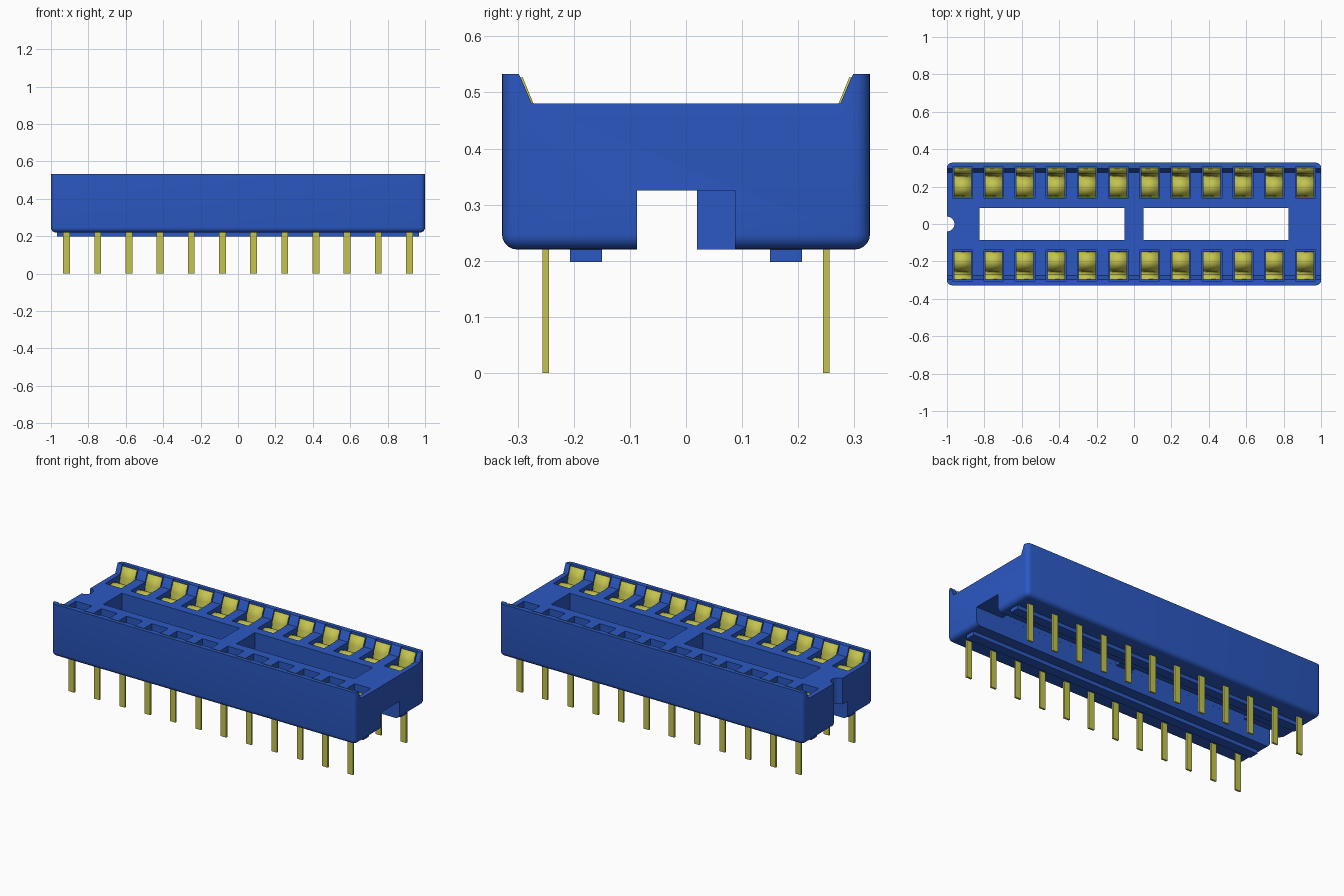
import bpy, bmesh
from math import pi

if "Cube" in bpy.data.objects:
    bpy.data.objects.remove(bpy.data.objects["Cube"], do_unlink=True)


def material(name, rgb):
    m = bpy.data.materials.new(name)
    m.use_nodes = True
    m.diffuse_color = (*rgb, 1)
    bsdf = m.node_tree.nodes["Principled BSDF"]
    bsdf.inputs["Base Color"].default_value = (*rgb, 1)
    bsdf.inputs["Roughness"].default_value = 0.6
    return m


blue = material("blue plastic", (0.024, 0.098, 0.54))
gold = material("yellow metal", (0.55, 0.55, 0.08))


def make(name, bm, mat):
    bmesh.ops.recalc_face_normals(bm, faces=bm.faces)
    mesh = bpy.data.meshes.new(name)
    bm.to_mesh(mesh)
    bm.free()
    mesh.materials.append(mat)
    ob = bpy.data.objects.new(name, mesh)
    bpy.context.collection.objects.link(ob)
    return ob


def add_box(bm, x0, x1, y0, y1, z0, z1):
    vs = bmesh.ops.create_cube(bm, size=1)["verts"]
    bmesh.ops.scale(bm, vec=(x1 - x0, y1 - y0, z1 - z0), verts=vs)
    bmesh.ops.translate(bm, vec=((x0 + x1) / 2, (y0 + y1) / 2, (z0 + z1) / 2), verts=vs)


def smooth(ob):
    bpy.ops.object.select_all(action="DESELECT")
    bpy.context.view_layer.objects.active = ob
    ob.select_set(True)
    bpy.ops.object.shade_smooth_by_angle(angle=pi / 6)


def cut(ob, bm):
    """Subtract the cutter mesh, then throw the cutter away."""
    cutter = make("cutter", bm, blue)
    cutter.hide_render = True
    mod = ob.modifiers.new("cut", "BOOLEAN")
    mod.operation, mod.solver, mod.object = "DIFFERENCE", "EXACT", cutter
    bpy.context.view_layer.update()
    graph = bpy.context.evaluated_depsgraph_get()
    result = bpy.data.meshes.new_from_object(ob.evaluated_get(graph))
    ob.modifiers.clear()
    ob.data = result
    bpy.data.objects.remove(cutter, do_unlink=True)


HALF_W, BOTTOM, DECK, TOP = 0.328, 0.22, 0.48, 0.533
COUNT, PITCH = 12, 1 / 6
columns = [(i - (COUNT - 1) / 2) * PITCH for i in range(COUNT)]
sides = (-1, 1)

# Housing: end profile with raised side rails, swept along the length
half = [(HALF_W, BOTTOM), (HALF_W, TOP), (0.298, TOP), (0.291, 0.518), (0.275, DECK)]
profile = half + [(-y, z) for y, z in reversed(half)]
bm = bmesh.new()
face = bm.faces.new([bm.verts.new((-1, y, z)) for y, z in profile])
swept = bmesh.ops.extrude_face_region(bm, geom=[face])["geom"]
bmesh.ops.translate(bm, vec=(2, 0, 0), verts=[g for g in swept if isinstance(g, bmesh.types.BMVert)])
bmesh.ops.recalc_face_normals(bm, faces=bm.faces)


def is_rounded(e):
    a, b = (v.co for v in e.verts)
    low = max(a.z, b.z) < BOTTOM + 0.01
    upright = abs(a.z - b.z) > 0.2
    return low or upright


bmesh.ops.bevel(bm, geom=[e for e in bm.edges if is_rounded(e)], offset=0.027,
                segments=5, profile=0.5, affect="EDGES")
housing = make("housing", bm, blue)

# Channel beneath, open at one end and half open at the other
bm = bmesh.new()
add_box(bm, -0.92, 1.1, -0.087, 0.087, 0.1, 0.325)
cut(housing, bm)
bm = bmesh.new()
add_box(bm, -1.1, -0.9, -0.087, 0.02, 0.1, 0.325)
cut(housing, bm)

# Two long windows through the deck
bm = bmesh.new()
for s in sides:
    x0, x1 = sorted((s * 0.05, s * 0.825))
    add_box(bm, x0, x1, -0.0868, 0.0868, 0.1, 0.7)
cut(housing, bm)

# Round orientation notch
bm = bmesh.new()
bmesh.ops.create_cone(bm, cap_ends=True, segments=24, radius1=0.04, radius2=0.04, depth=1)
bmesh.ops.translate(bm, vec=(-1, 0, 0.5), verts=bm.verts)
cut(housing, bm)

# Contact pockets
bm = bmesh.new()
for s in sides:
    y0, y1 = sorted((s * 0.138, s * 0.306))
    for x in columns:
        add_box(bm, x - 0.053, x + 0.053, y0, y1, 0.36, 0.7)
cut(housing, bm)
smooth(housing)

# Standoff strips under each row
bm = bmesh.new()
for s in sides:
    y0, y1 = sorted((s * 0.15, s * 0.207))
    add_box(bm, -0.967, 0.967, y0, y1, 0.198, 0.235)
make("standoff_strips", bm, blue)

# Sprung contacts: a bent ribbon in every pocket
ribbon = [(0.295, 0.526), (0.272, 0.47), (0.264, 0.41), (0.256, 0.395), (0.248, 0.41),
          (0.238, 0.438), (0.22, 0.455), (0.2, 0.46), (0.178, 0.455), (0.16, 0.44), (0.147, 0.41)]
bm = bmesh.new()
for s in sides:
    for x in columns:
        rows = [[bm.verts.new((x + dx, s * y, z)) for dx in (-0.047, 0.047)] for y, z in ribbon]
        for a, b in zip(rows, rows[1:]):
            bm.faces.new((a[0], a[1], b[1], b[0]))
contacts = make("spring_contacts", bm, gold)
smooth(contacts)
thick = contacts.modifiers.new("thickness", "SOLIDIFY")
thick.thickness, thick.offset = 0.008, 0

# Straight leads below the housing
bm = bmesh.new()
for s in sides:
    for x in columns:
        add_box(bm, x - 0.018, x + 0.018, s * 0.25 - 0.0055, s * 0.25 + 0.0055, 0, 0.39)
make("leads", bm, gold)
